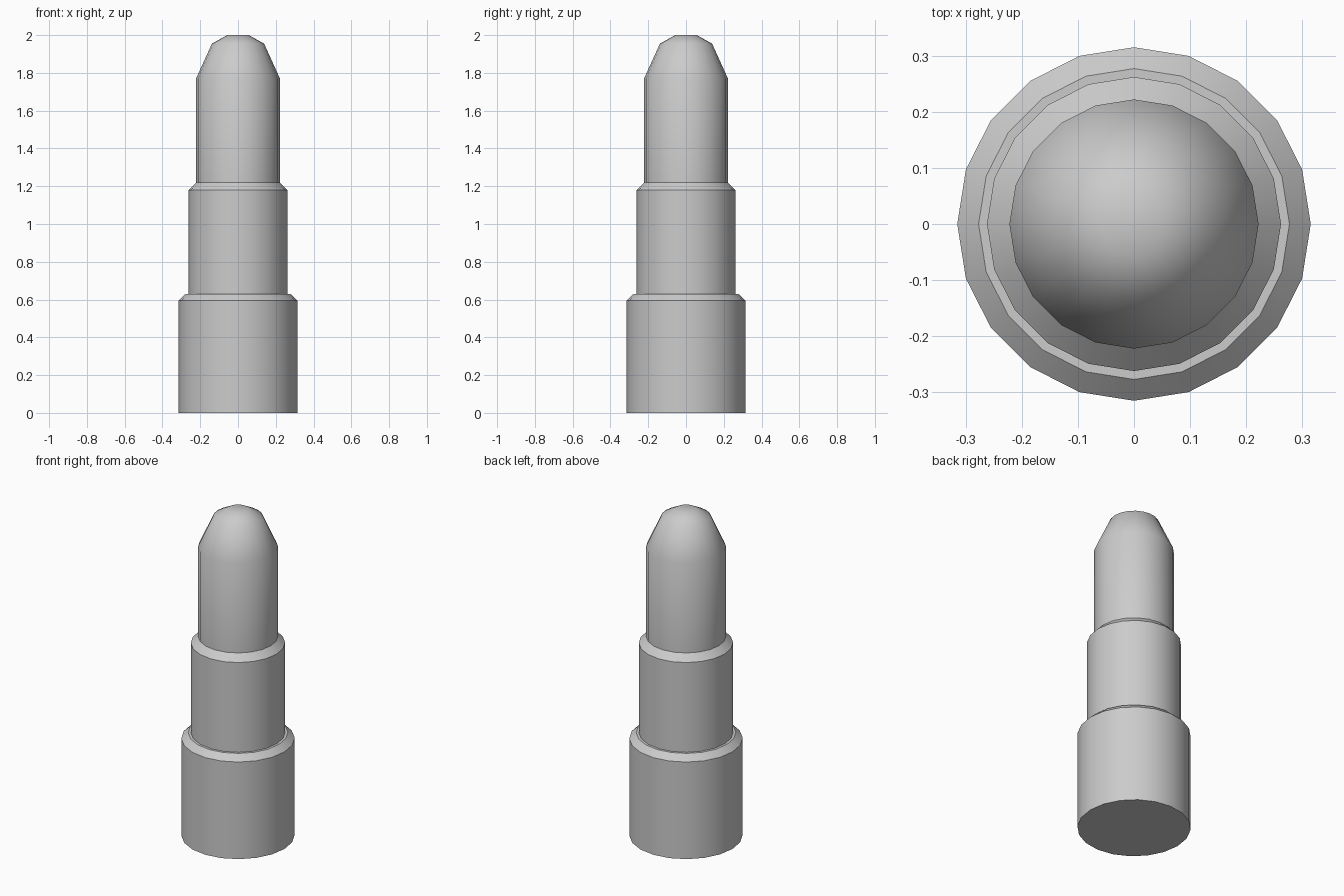
import bpy, bmesh
from math import cos, sin, pi, radians

if "Cube" in bpy.data.objects:
    bpy.data.objects.remove(bpy.data.objects["Cube"])

SIDES = 20


def lathe(name, profile, cap_bottom=False, cap_top=False):
    """Revolve (radius, height) points, listed bottom to top, around z."""
    bm = bmesh.new()
    rings = [[bm.verts.new((r * cos(2 * pi * i / SIDES), r * sin(2 * pi * i / SIDES), z))
              for i in range(SIDES)] for r, z in profile]
    for low, high in zip(rings, rings[1:]):
        for i in range(SIDES):
            j = (i + 1) % SIDES
            bm.faces.new((low[i], low[j], high[j], high[i]))
    if cap_bottom:
        bm.faces.new(rings[0][::-1])
    if cap_top:
        bm.faces.new(rings[-1])
    mesh = bpy.data.meshes.new(name)
    bm.to_mesh(mesh)
    bm.free()
    obj = bpy.data.objects.new(name, mesh)
    bpy.context.collection.objects.link(obj)
    bpy.ops.object.select_all(action='DESELECT')
    obj.select_set(True)
    bpy.context.view_layer.objects.active = obj
    bpy.ops.object.shade_smooth_by_angle(angle=radians(40))
    return obj


# Wide base with bevelled rim and narrow flat ledge
lathe("case_base", [(0.315, 0), (0.315, 0.595), (0.277, 0.63), (0.262, 0.63)], cap_bottom=True)

# Middle sleeve with bevelled rim
lathe("inner_sleeve", [(0.262, 0.63), (0.262, 1.18), (0.222, 1.22)])

# Tapered tip
lathe("lipstick_tip", [(0.222, 1.22), (0.222, 1.77), (0.138, 1.955), (0.057, 2.0)], cap_top=True)
